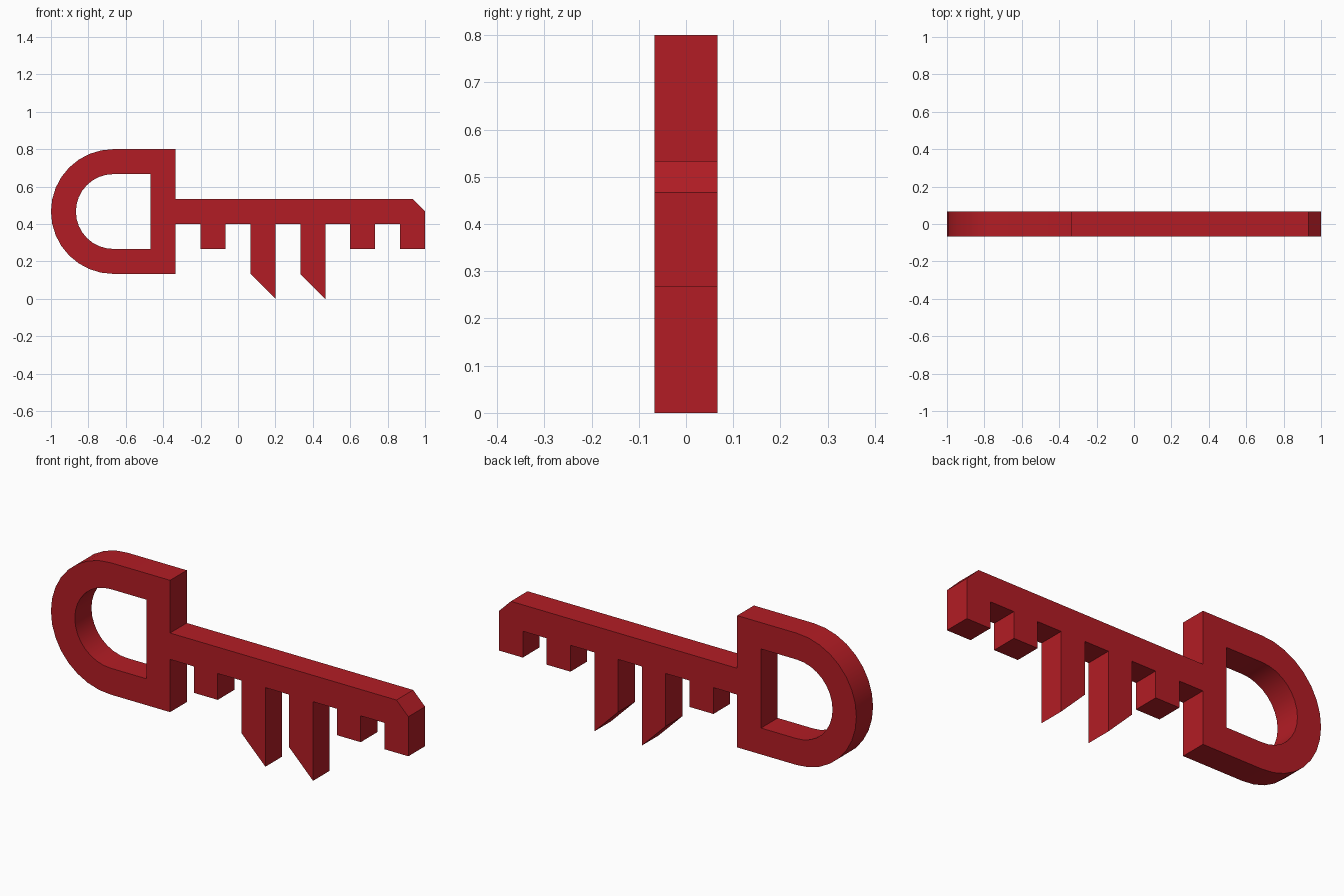
import bpy, bmesh, math
from mathutils import Vector

if "Cube" in bpy.data.objects:
    bpy.data.objects.remove(bpy.data.objects["Cube"])

U = 1 / 15          # drawing unit
HALF = U            # half thickness in y
STEPS = 16          # segments on each half circle

red = bpy.data.materials.new("red")
red.diffuse_color = (0.45, 0.012, 0.018, 1)
red.use_nodes = True
red.node_tree.nodes["Principled BSDF"].inputs["Base Color"].default_value = red.diffuse_color


def half_circle(radius):
    """Left-facing arc around the bow centre, bottom to top."""
    pts = []
    for i in range(STEPS + 1):
        a = -math.pi / 2 - math.pi * i / STEPS
        pts.append((-10 + radius * math.cos(a), 7 + radius * math.sin(a)))
    return pts


# Outer outline: bow arc, shoulder, shaft with chamfered tip
outer = half_circle(5) + [(-5, 12), (-5, 8), (14, 8), (15, 7)]

# Teeth from tip to bow: right x, bottom right z, bottom left z
for x, zr, zl in [(15, 4, 4), (11, 4, 4), (7, 0, 2), (3, 0, 2), (-1, 4, 4)]:
    if x < 15:
        outer.append((x, 6))
    outer += [(x, zr), (x - 2, zl), (x - 2, 6)]
outer += [(-5, 6), (-5, 2)]

# Hole in the bow
hole = half_circle(3) + [(-7, 10), (-7, 4)]

# Fill the profile and extrude it through the thickness
bm = bmesh.new()
for loop in (outer, hole):
    vs = [bm.verts.new((x * U, -HALF, z * U)) for x, z in loop]
    for a, b in zip(vs, vs[1:] + vs[:1]):
        bm.edges.new((a, b))
bmesh.ops.triangle_fill(bm, use_beauty=True, edges=bm.edges[:], normal=Vector((0, -1, 0)))
ext = bmesh.ops.extrude_face_region(bm, geom=bm.faces[:], use_keep_orig=True)
new_verts = [g for g in ext["geom"] if isinstance(g, bmesh.types.BMVert)]
bmesh.ops.translate(bm, verts=new_verts, vec=(0, 2 * HALF, 0))
bmesh.ops.recalc_face_normals(bm, faces=bm.faces[:])

mesh = bpy.data.meshes.new("key")
bm.to_mesh(mesh)
bm.free()
key = bpy.data.objects.new("key", mesh)
bpy.context.collection.objects.link(key)
mesh.materials.append(red)

# Smooth arcs, sharp corners
bpy.context.view_layer.objects.active = key
key.select_set(True)
bpy.ops.object.shade_smooth_by_angle(angle=math.radians(30))
